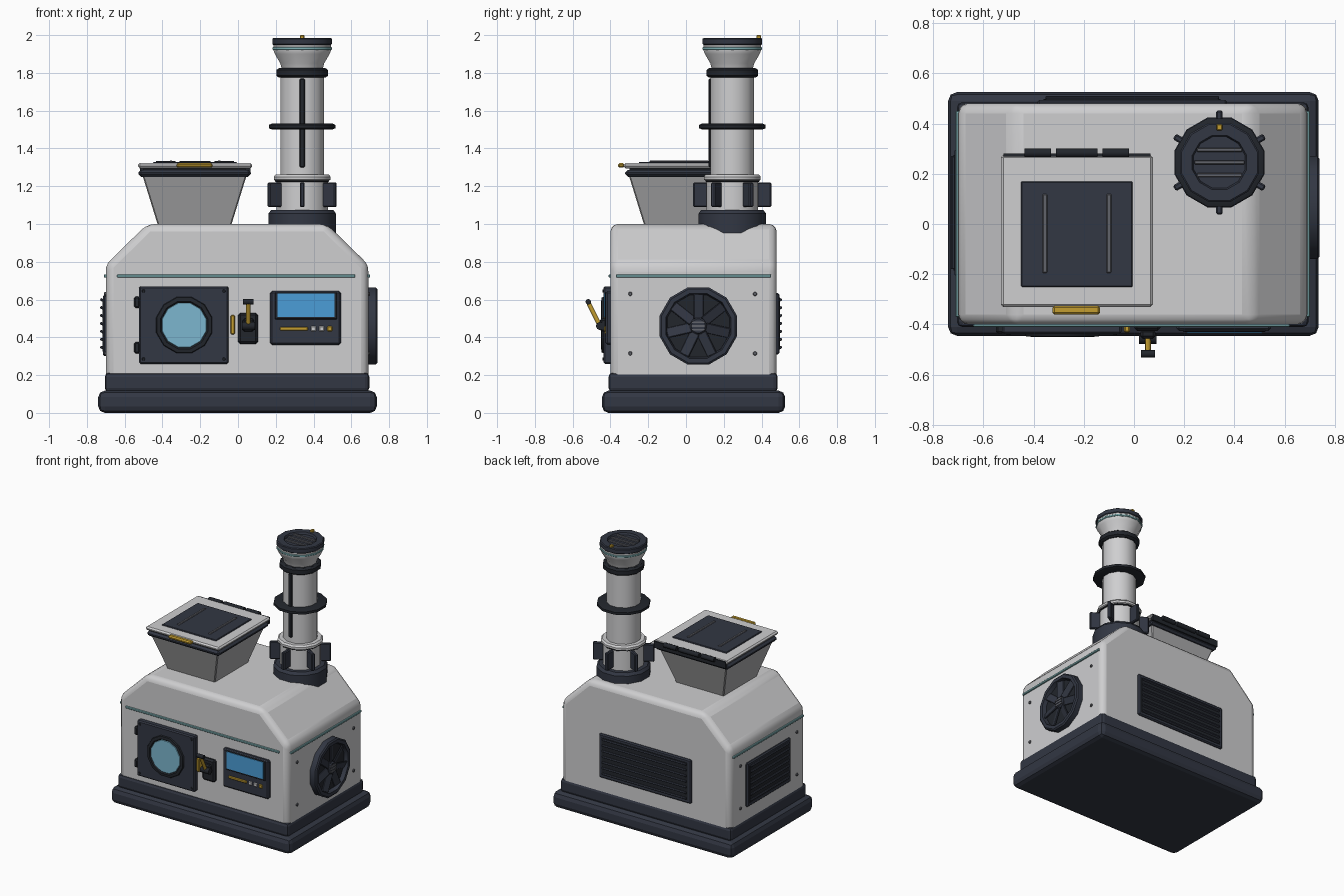
import bpy, bmesh
from math import pi, cos, sin, radians
from mathutils import Matrix, Vector

cube = bpy.data.objects.get("Cube")
if cube:
    bpy.data.objects.remove(cube, do_unlink=True)


def material(name, r, g, b):
    m = bpy.data.materials.new(name)
    m.use_nodes = True
    m.diffuse_color = (r, g, b, 1)
    m.node_tree.nodes["Principled BSDF"].inputs["Base Color"].default_value = (r, g, b, 1)
    return m


SHELL = material("shell_grey", .62, .62, .63)
HOPPER = material("hopper_grey", .42, .42, .43)
DARK = material("slate", .032, .038, .056)
BLACK = material("charcoal", .016, .019, .025)
YELLOW = material("yellow", .55, .34, .03)
TEAL = material("teal_trim", .22, .45, .47)
GLASS = material("window_blue", .2, .47, .62)
SCREEN = material("screen_blue", .07, .34, .68)
METAL = material("mid_grey", .12, .125, .145)


def finish(name, bm, mat, matrix, bevel=0, segs=1, smooth=None):
    bmesh.ops.recalc_face_normals(bm, faces=bm.faces)
    me = bpy.data.meshes.new(name)
    bm.to_mesh(me)
    bm.free()
    me.materials.append(mat)
    ob = bpy.data.objects.new(name, me)
    bpy.context.collection.objects.link(ob)
    ob.matrix_world = matrix
    if bevel:
        mod = ob.modifiers.new("Bevel", "BEVEL")
        mod.width, mod.segments = bevel, segs
        mod.limit_method = 'ANGLE'
    if smooth:
        bpy.ops.object.select_all(action='DESELECT')
        ob.select_set(True)
        bpy.context.view_layer.objects.active = ob
        bpy.ops.object.shade_smooth_by_angle(angle=radians(smooth))
    return ob


def block(name, center, size, mat, bevel=0, rot=Matrix(), segs=1):
    bm = bmesh.new()
    bmesh.ops.create_cube(bm, size=1)
    bmesh.ops.scale(bm, vec=size, verts=bm.verts)
    return finish(name, bm, mat, Matrix.Translation(center) @ rot, bevel, segs)


def box(name, x, y, z, mat, bevel=0, segs=1):
    """Box given by its extent on each axis."""
    ext = (x, y, z)
    return block(name, [(a + b) / 2 for a, b in ext], [b - a for a, b in ext], mat, bevel, Matrix(), segs)


def lathe(name, center, profile, mat, axis='Z', n=12, smooth=35):
    """Turned part from (radius, height) points, capped at both ends."""
    bm = bmesh.new()
    rings = [[bm.verts.new((r * cos(2 * pi * (i + .5) / n), r * sin(2 * pi * (i + .5) / n), h))
              for i in range(n)] for r, h in profile]
    for a, b in zip(rings, rings[1:]):
        for i in range(n):
            j = (i + 1) % n
            bm.faces.new((a[i], a[j], b[j], b[i]))
    bm.faces.new(rings[0])
    bm.faces.new(rings[-1])
    turn = {'Z': Matrix(), 'X': Matrix.Rotation(pi / 2, 4, 'Y'), 'Y': Matrix.Rotation(pi / 2, 4, 'X'),
            '-X': Matrix.Rotation(-pi / 2, 4, 'Y')}[axis]
    return finish(name, bm, mat, Matrix.Translation(center) @ turn, smooth=smooth)


def rod(name, a, b, r, mat, n=8):
    a, b = Vector(a), Vector(b)
    bm = bmesh.new()
    bmesh.ops.create_cone(bm, cap_ends=True, segments=n, radius1=r, radius2=r, depth=(b - a).length)
    m = Matrix.Translation((a + b) / 2) @ (b - a).to_track_quat('Z', 'Y').to_matrix().to_4x4()
    return finish(name, bm, mat, m, smooth=50)


def puck(r, h, c=.008):
    return [(r - c, 0), (r, c), (r, h - c), (r - c, h)]


# Plinth and lower band
box("plinth", (-.74, .735), (-.445, .525), (0, .118), DARK, .035, 2)
box("lower_band", (-.705, .695), (-.41, .485), (.11, .213), DARK, .022, 2)

# Housing with sloped shoulders
bm = bmesh.new()
outline = [(-.70, .15), (.69, .15), (.69, .785), (.47, 1), (-.48, 1), (-.70, .785)]
face = bm.faces.new([bm.verts.new((x, -.40, z)) for x, z in outline])
ext = bmesh.ops.extrude_face_region(bm, geom=[face])
bmesh.ops.translate(bm, vec=(0, .88, 0), verts=[v for v in ext["geom"] if isinstance(v, bmesh.types.BMVert)])
finish("housing", bm, SHELL, Matrix(), .04, 3, 40)

# Trim strips
box("front_trim", (-.64, .62), (-.409, -.395), (.717, .733), TEAL, .003)
for side, x in (("right", -.702), ("left", .692)):
    box(side + "_trim", (x - .008, x + .008), (-.37, .45), (.717, .733), TEAL, .003)

# Door with round window
box("door", (-.525, -.05), (-.438, -.39), (.26, .67), DARK, .008)
lathe("window_ring", (-.285, -.435, .465), [(.155, 0), (.15, .012), (.13, .014), (.122, .004)], BLACK, 'Y', 12)
lathe("window_glass", (-.285, -.437, .465), puck(.122, .008, .002), GLASS, 'Y', 12)
for z in (.345, .585):
    box("door_hinge", (-.55, -.518), (-.436, -.395), (z - .03, z + .03), BLACK, .008)
for x in (-.50, -.075):
    for z in (.285, .645):
        lathe("door_bolt", (x, -.436, z), puck(.009, .006, .002), BLACK, 'Y', 8)
box("door_handle", (-.04, -.016), (-.432, -.39), (.415, .518), YELLOW, .006)

# Lever
box("lever_plate", (0, .105), (-.425, -.39), (.365, .53), BLACK, .012)
box("lever_mount", (.025, .085), (-.455, -.42), (.43, .50), BLACK, .01)
rod("lever_pivot", (.02, -.455, .46), (.09, -.455, .46), .022, BLACK)
rod("lever_stalk", (.055, -.455, .46), (.055, -.515, .58), .012, YELLOW)
rod("lever_grip", (.027, -.517, .588), (.083, -.517, .588), .015, BLACK)

# Control panel
box("control_panel", (.17, .545), (-.425, -.39), (.36, .645), DARK, .01)
box("screen_frame", (.195, .525), (-.43, -.42), (.495, .64), BLACK, .004)
box("screen", (.21, .51), (-.434, -.428), (.507, .632), SCREEN)
box("slider", (.222, .37), (-.433, -.42), (.436, .455), YELLOW, .004)
for x, m in ((.40, SHELL), (.443, SHELL), (.486, YELLOW)):
    box("button", (x - .014, x + .014), (-.433, -.42), (.432, .459), m, .004)

# Hopper funnel
bm = bmesh.new()
rings = [[bm.verts.new((-.23 + sx * w, -.027 + sy * d, z)) for sx, sy in ((-1, -1), (1, -1), (1, 1), (-1, 1))]
         for w, d, z in ((.19, .19, .98), (.275, .275, 1.255))]
bm.faces.new(rings[0])
bm.faces.new(rings[1])
for i in range(4):
    j = (i + 1) % 4
    bm.faces.new((rings[0][i], rings[0][j], rings[1][j], rings[1][i]))
finish("hopper_funnel", bm, HOPPER, Matrix(), .006)
box("hopper_rim", (-.527, .068), (-.322, .268), (1.25, 1.287), DARK, .014)
box("hopper_seal", (-.50, .04), (-.30, .245), (1.28, 1.30), BLACK)

# Hopper lid
box("lid", (-.53, .075), (-.33, .275), (1.295, 1.322), SHELL, .01)
box("lid_pad", (-.45, -.005), (-.25, .17), (1.318, 1.329), DARK, .004)
for x in (-.355, -.10):
    box("lid_rib", (x - .01, x + .01), (-.195, .12), (1.326, 1.335), METAL, .004)
box("lid_handle", (-.325, -.135), (-.36, -.325), (1.298, 1.322), YELLOW, .008)
box("lid_hinge_plate", (-.52, .065), (.262, .28), (1.27, 1.318), BLACK)
for a, b in ((-.435, -.33), (-.31, -.145), (-.125, -.02)):
    rod("lid_hinge", (a, .283, 1.315), (b, .283, 1.315), .018, BLACK)

# Chimney stack
CX, CY = .34, .245
axis = (CX, CY, 0)
lathe("stack_collar", axis, [(.185, .88), (.185, 1.055), (.17, 1.075)], DARK)
lathe("stack_drum", axis, [(.14, 1.07), (.14, 1.225), (.156, 1.235), (.156, 1.25), (.145, 1.262)], SHELL)
lathe("stack_tube", axis, [(.118, 1.25), (.118, 1.80)], SHELL)
lathe("drum_band", axis, [(.143, 1.222), (.148, 1.226), (.148, 1.232), (.143, 1.236)], BLACK)
for k in range(6):
    a = pi / 2 + k * pi / 3
    block("drum_fin", (CX + .168 * cos(a), CY + .168 * sin(a), 1.155), (.078, .026, .13), DARK, .006,
          Matrix.Rotation(a, 4, 'Z'))
lathe("middle_flange", axis, [(.165, 1.50), (.182, 1.507), (.182, 1.525), (.165, 1.532)], BLACK)
lathe("upper_flange", axis, [(.128, 1.775), (.142, 1.785), (.142, 1.815), (.128, 1.825)], BLACK)
lathe("stack_flare", axis, [(.112, 1.82), (.12, 1.85), (.15, 1.90), (.158, 1.92), (.158, 1.955)], SHELL)
lathe("flare_trim", axis, [(.16, 1.922), (.163, 1.925), (.163, 1.934), (.16, 1.937)], TEAL)
lathe("stack_cap", axis, [(.158, 1.948), (.163, 1.953), (.163, 1.98), (.157, 1.985), (.112, 1.985), (.106, 1.97)], DARK)
for dy in (-.05, 0, .05):
    w = .10 - abs(dy) * .2
    box("cap_slat", (CX - w, CX + w), (CY + dy - .008, CY + dy + .008), (1.965, 1.982), METAL, .003)
box("cap_latch", (.328, .352), (.372, .398), (1.98, 2.0), YELLOW, .004)
box("stack_strip", (.326, .354), (.12, .145), (1.30, 1.77), BLACK, .005)

# Side fan
FY, FZ = .065, .46
lathe("fan_rim", (.68, FY, FZ), [(.205, 0), (.212, .008), (.212, .05), (.202, .058), (.178, .058), (.17, .026)],
      DARK, 'X', 12)
lathe("fan_well", (.70, FY, FZ), puck(.172, .009, .002), BLACK, 'X', 12)
for k in range(7):
    a = pi / 2 + k * 2 * pi / 7
    block("fan_blade", (.718, FY + .105 * cos(a), FZ + .105 * sin(a)), (.01, .055, .13), DARK, .003,
          Matrix.Rotation(a - pi / 2, 4, 'X') @ Matrix.Rotation(.35, 4, 'Z'))
lathe("fan_hub", (.70, FY, FZ), puck(.045, .034), DARK, 'X', 12)
for dz in (-.02, 0, .02):
    box("hub_slat", (.73, .738), (FY - .036, FY + .036), (FZ + dz - .005, FZ + dz + .005), METAL)

# Housing bolts on both ends
for x, ax in ((.687, 'X'), (-.697, '-X')):
    for y in (-.295, .365):
        for z in (.315, .63):
            lathe("end_bolt", (x, y, z), puck(.011, .012, .003), METAL, ax, 8)

# Louvred vents on the right end and the back
box("right_vent", (-.715, -.69), (-.21, .30), (.30, .625), DARK, .008)
box("right_vent_recess", (-.718, -.70), (-.185, .275), (.325, .60), BLACK)
box("back_vent", (-.385, .37), (.47, .494), (.31, .635), DARK, .008)
box("back_vent_recess", (-.36, .345), (.48, .497), (.335, .61), BLACK)
for k in range(7):
    z = .345 + k * .042
    block("right_louvre", (-.718, .045, z), (.024, .45, .014), DARK, .003, Matrix.Rotation(.5, 4, 'Y'))
    block("back_louvre", (-.007, .497, z), (.69, .024, .014), DARK, .003, Matrix.Rotation(.5, 4, 'X'))
